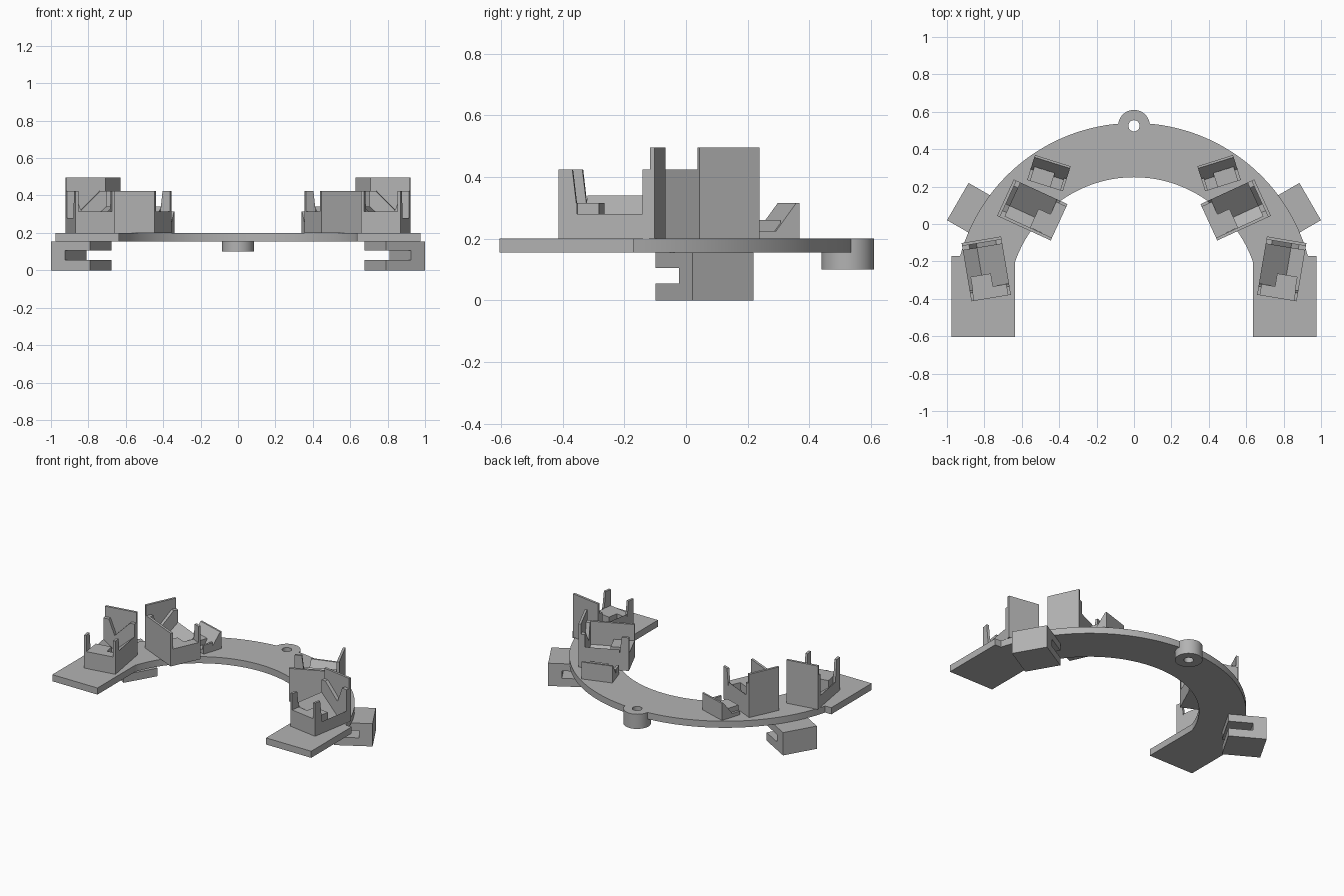
import bpy, bmesh
from math import radians, sin, cos, atan2
from mathutils import Matrix, Vector

if "Cube" in bpy.data.objects:
    bpy.data.objects.remove(bpy.data.objects["Cube"], do_unlink=True)

grey = bpy.data.materials.new("plain_grey")
grey.use_nodes = True
colour = (0.45, 0.45, 0.45, 1)
grey.diffuse_color = colour
grey.node_tree.nodes["Principled BSDF"].inputs["Base Color"].default_value = colour

BASE, DECK = 0.155, 0.2
PLANES = {
    "xy": lambda a, b, d: Vector((a, b, d)),
    "xz": lambda a, b, d: Vector((a, d, b)),
    "yz": lambda a, b, d: Vector((d, a, b)),
}


def prism(name, outline, start, end, plane="xy", frame=Matrix()):
    """Extrude a flat outline along the axis across its plane."""
    bm = bmesh.new()
    put = PLANES[plane]
    face = bm.faces.new([bm.verts.new(put(a, b, start)) for a, b in outline])
    ext = bmesh.ops.extrude_face_region(bm, geom=[face])
    moved = [g for g in ext["geom"] if isinstance(g, bmesh.types.BMVert)]
    bmesh.ops.translate(bm, verts=moved, vec=put(0, 0, end - start))
    bm.transform(frame)
    bmesh.ops.recalc_face_normals(bm, faces=bm.faces)
    mesh = bpy.data.meshes.new(name)
    bm.to_mesh(mesh)
    bm.free()
    mesh.materials.append(grey)
    obj = bpy.data.objects.new(name, mesh)
    bpy.context.collection.objects.link(obj)
    return obj


def box(name, x0, x1, y0, y1, z0, z1, frame):
    prism(name, [(x0, y0), (x1, y0), (x1, y1), (x0, y1)], z0, z1, "xy", frame)


def arc(cx, cy, r, a0, a1, n):
    return [(cx + r * cos(a0 + (a1 - a0) * i / n), cy + r * sin(a0 + (a1 - a0) * i / n))
            for i in range(n + 1)]


def smooth(obj):
    bpy.ops.object.select_all(action="DESELECT")
    obj.select_set(True)
    bpy.context.view_layer.objects.active = obj
    bpy.ops.object.shade_smooth_by_angle(angle=radians(30))


def cut(obj, cutter):
    mod = obj.modifiers.new("hole", "BOOLEAN")
    mod.operation, mod.object, mod.solver = "DIFFERENCE", cutter, "EXACT"
    bpy.context.view_layer.objects.active = obj
    bpy.ops.object.modifier_apply(modifier=mod.name)


# Arched base plate with two square feet
cy = -0.423
a_out = atan2(-0.17 - cy, 0.929)
a_in = atan2(-0.2 - cy, 0.635)
pi = radians(180)
foot = [(0.975, -0.17), (0.975, -0.605), (0.635, -0.605)]
outline = arc(0, cy, 0.963, pi - a_out, a_out, 64) + foot
outline += arc(0, cy, 0.673, a_in, pi - a_in, 64)
outline += [(-x, y) for x, y in reversed(foot)]
plate = prism("base_plate", outline, BASE, DECK)

# Round lug with a screw hole
lug = prism("rear_lug", arc(0, 0.525, 0.085, 0, 2 * pi, 48)[:-1], 0.1, DECK)
cutter = prism("hole_cutter", arc(0, 0.525, 0.03, 0, 2 * pi, 32)[:-1], 0, 0.4)
cutter.hide_render = True
for part in (plate, lug):
    cut(part, cutter)
    smooth(part)
bpy.data.objects.remove(cutter, do_unlink=True)


def holder(label, frame, walled):
    """Upright sensor holder: local +y is the tall end, local +x the low side."""
    w, l = 0.107, 0.158
    # Grooved body
    prism(label + "_grooved_body",
          [(-w, DECK), (w, DECK), (w, 0.28), (0.03, 0.22), (-w, 0.34)],
          -l + 0.06, l - 0.03, "xz", frame)
    # Tall end plate and notched brace
    box(label + "_tall_plate", -w, w, l - 0.016, l, DECK, 0.495, frame)
    prism(label + "_notched_brace",
          [(-w, DECK), (w, DECK), (w, 0.425), (0.07, 0.425), (0.03, 0.32), (-0.075, 0.425), (-w, 0.425)],
          l - 0.04, l - 0.016, "xz", frame)
    # Low end block, seat and corner posts
    box(label + "_end_block", -w, w, -l, -l + 0.06, DECK, 0.315, frame)
    box(label + "_seat", -0.02, 0.09, -l + 0.06, -l + 0.13, DECK, 0.315, frame)
    for side, x in (("low", w - 0.016), ("high", -w)):
        prism(label + "_post_" + side,
              [(-l, 0.3), (-l + 0.06, 0.3), (-l + 0.045, 0.425), (-l, 0.425)],
              x, x + 0.016, "yz", frame)
    if walled:
        box(label + "_side_wall", w - 0.016, w, -l, l, DECK, 0.425, frame)


def place(x, y, degrees):
    return Matrix.Translation((x, y, 0)) @ Matrix.Rotation(radians(degrees), 4, "Z")


for side, mirror in (("left", Matrix()), ("right", Matrix.Scale(-1, 4, (1, 0, 0)))):
    # Slotted block under the plate
    prism(side + "_slotted_block",
          [(0, 0), (0, BASE), (-0.24, BASE), (-0.24, 0.105), (-0.085, 0.105),
           (-0.085, 0.055), (-0.24, 0.055), (-0.24, 0)],
          -0.115, 0.115, "xz", mirror @ place(0.942, 0.12, 30))

    # Sensor holders
    holder(side + "_front_holder", mirror @ place(0.79, -0.24, -9.5), False)
    holder(side + "_rear_holder", mirror @ place(0.544, 0.075, -65.3), True)

    # Small wedge cradle behind the rear holder
    frame = mirror @ place(0.455, 0.272, 17.5)
    prism(side + "_cradle",
          [(-0.07, DECK), (0.07, DECK), (0.07, 0.315), (0.058, 0.315), (-0.01, 0.225), (-0.07, 0.225)],
          -0.1, 0.1, "yz", frame)
    box(side + "_cradle_seat", -0.03, 0.085, -0.07, 0.01, DECK, 0.26, frame)
    box(side + "_cradle_stop", -0.1, -0.085, -0.07, 0.0, DECK, 0.26, frame)
